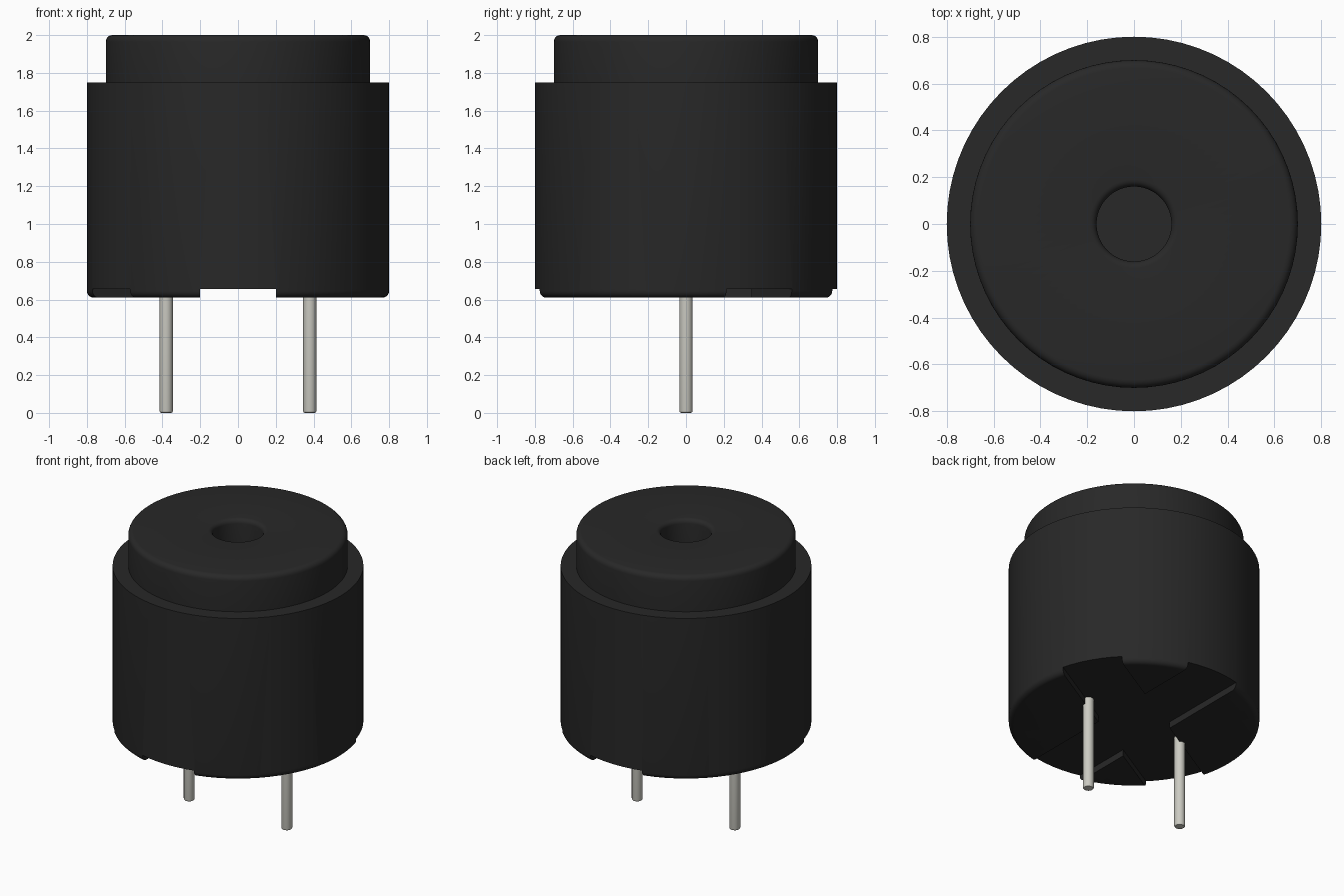
import bpy, bmesh, math
from mathutils import Matrix

old = bpy.data.objects.get("Cube")
if old:
    bpy.data.objects.remove(old, do_unlink=True)


def material(name, color):
    m = bpy.data.materials.new(name)
    m.use_nodes = True
    m.diffuse_color = color
    bsdf = next(n for n in m.node_tree.nodes if n.type == 'BSDF_PRINCIPLED')
    bsdf.inputs["Base Color"].default_value = color
    bsdf.inputs["Roughness"].default_value = 0.5
    return m


black = material("black plastic", (0.021, 0.021, 0.021, 1))
metal = material("pin metal", (0.6, 0.595, 0.54, 1))


def add_object(name, bm, mat):
    bmesh.ops.recalc_face_normals(bm, faces=bm.faces)
    mesh = bpy.data.meshes.new(name)
    bm.to_mesh(mesh)
    bm.free()
    mesh.materials.append(mat)
    ob = bpy.data.objects.new(name, mesh)
    bpy.context.collection.objects.link(ob)
    return ob


def fillet(cx, cz, r, start, end, steps=5):
    """Arc points around (cx, cz), angles in degrees."""
    angles = [math.radians(start + (end - start) * i / steps) for i in range(steps + 1)]
    return [(cx + r * math.cos(a), cz + r * math.sin(a)) for a in angles]


def lathe(name, profile, mat, segments, x=0):
    """Revolve a profile that starts and ends on the axis."""
    bm = bmesh.new()
    verts = [bm.verts.new((r, 0, z)) for r, z in profile]
    edges = [bm.edges.new(pair) for pair in zip(verts, verts[1:])]
    bmesh.ops.spin(bm, geom=verts + edges, cent=(0, 0, 0), axis=(0, 0, 1),
                   angle=2 * math.pi, steps=segments, use_merge=True)
    bmesh.ops.remove_doubles(bm, verts=bm.verts, dist=1e-5)
    bmesh.ops.translate(bm, verts=bm.verts, vec=(x, 0, 0))
    return add_object(name, bm, mat)


def activate(ob):
    bpy.ops.object.select_all(action='DESELECT')
    ob.select_set(True)
    bpy.context.view_layer.objects.active = ob


# Body: rounded base, stepped cap and sound hole in one turned shell
BOTTOM, GROOVE, STEP, TOP = 0.61, 0.655, 1.75, 2.0
profile = ([(0, BOTTOM)]
           + fillet(0.765, BOTTOM + 0.035, 0.035, -90, 0)
           + [(0.8, STEP), (0.7, STEP)]
           + fillet(0.665, TOP - 0.035, 0.035, 0, 90)
           + fillet(0.19, TOP - 0.03, 0.03, 90, 180)
           + [(0.16, STEP), (0, STEP)])
body = lathe("body", profile, black, 72)

# Three crossing grooves leave six wedge feet under the body
for i in range(3):
    bm = bmesh.new()
    bmesh.ops.create_cube(bm, size=1)
    bm.transform(Matrix.Rotation(math.radians(30 + 60 * i), 4, 'Z')
                 @ Matrix.Translation((0, 0, GROOVE - 0.1))
                 @ Matrix.Diagonal((2, 0.4, 0.2, 1)))
    cutter = add_object("groove_cutter", bm, black)
    cutter.hide_render = True
    mod = body.modifiers.new("groove", 'BOOLEAN')
    mod.operation = 'DIFFERENCE'
    mod.solver = 'EXACT'
    mod.object = cutter
    activate(body)
    bpy.ops.object.modifier_apply(modifier=mod.name)
    bpy.data.objects.remove(cutter, do_unlink=True)

# Pins with softened tips
pins = [lathe(name, [(0, 0)] + fillet(0.025, 0.01, 0.01, -90, 0, 3)
              + [(0.035, 0.7), (0, 0.7)], metal, 24, x)
        for name, x in (("right_pin", -0.38), ("left_pin", 0.38))]

for ob in [body] + pins:
    activate(ob)
    bpy.ops.object.shade_smooth_by_angle(angle=math.radians(30))
